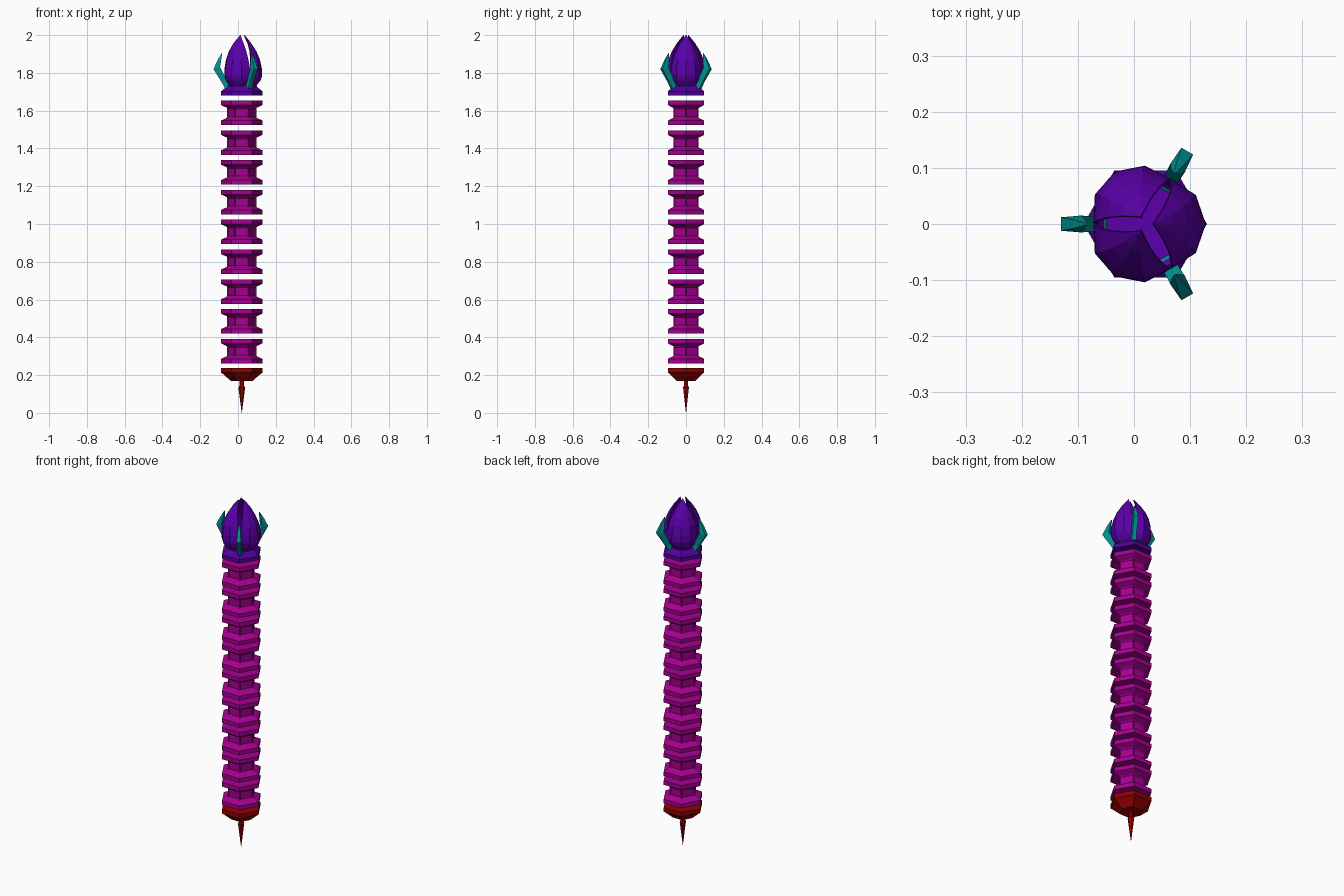
import bpy, bmesh
from math import sin, cos, radians, pi
from mathutils import Matrix, Vector

cube = bpy.data.objects.get("Cube")
if cube:
    bpy.data.objects.remove(cube, do_unlink=True)

AXIS = 0.02  # the shaft axis sits slightly off centre


def material(name, rgb):
    m = bpy.data.materials.new(name)
    m.use_nodes = True
    m.diffuse_color = (*rgb, 1)
    m.node_tree.nodes["Principled BSDF"].inputs["Base Color"].default_value = (*rgb, 1)
    return m


magenta = material("magenta", (0.38, 0, 0.28))
purple = material("purple", (0.105, 0, 0.4))
indigo = material("indigo", (0.08, 0, 0.32))
teal = material("teal", (0, 0.29, 0.29))
red = material("dark red", (0.3, 0, 0))


def add_object(name, bm, *mats):
    bmesh.ops.recalc_face_normals(bm, faces=bm.faces)
    mesh = bpy.data.meshes.new(name)
    bm.to_mesh(mesh)
    bm.free()
    for m in mats:
        mesh.materials.append(m)
    ob = bpy.data.objects.new(name, mesh)
    ob.location.x = AXIS
    bpy.context.collection.objects.link(ob)
    return ob


def loft(bm, rings, closed=True):
    """Bridge successive rings of points; cap the ends of closed tubes."""
    rows = [[bm.verts.new(p) for p in ring] for ring in rings]
    n = len(rows[0])
    for a, b in zip(rows, rows[1:]):
        for i in range(n if closed else n - 1):
            j = (i + 1) % n
            bm.faces.new((a[i], a[j], b[j], b[i]))
    if closed:
        bm.faces.new(rows[0][::-1])
        bm.faces.new(rows[-1])


def lathe(profile, sides=6):
    bm = bmesh.new()
    loft(bm, [[(r * cos(2 * pi * i / sides), r * sin(2 * pi * i / sides), z)
               for i in range(sides)] for r, z in profile])
    return bm


# Spiked foot
add_object("foot_base", lathe([(0.058, 0.17), (0.102, 0.208), (0.11, 0.213),
                               (0.11, 0.237)]), red)
add_object("foot_spike", lathe([(0.0005, 0), (0.018, 0.135), (0.011, 0.145),
                                (0.011, 0.165), (0.015, 0.174)]), red)

# Nine spool-shaped shaft segments with shallow sunken waist panels
for k in range(9):
    half = [(0.11, 0.065), (0.11, 0.041), (0.077, 0.026)]
    bm = lathe([(r, -z) for r, z in half] + half[::-1])
    bm.normal_update()
    waist = [f for f in bm.faces if abs(f.normal.z) < 0.1
             and abs(f.calc_center_median().z) < 0.01]
    bmesh.ops.inset_individual(bm, faces=waist, thickness=0.008, depth=-0.004)
    ob = add_object(f"shaft_segment_{k + 1}", bm, magenta)
    ob.location.z = 0.327 + 0.1577 * k

# Collar below the bud, with a purple bud floor
bm = lathe([(0.11, 1.679), (0.11, 1.702), (0.082, 1.725), (0.074, 1.75)])
bm.normal_update()
for f in bm.faces:
    f.material_index = int(f.normal.z > 0.9)
add_object("collar", bm, indigo, purple)

# Three keeled petals: radius, height, half of the angle covered
petal = [(0.075, 1.73, 60), (0.1, 1.76, 60), (0.108, 1.785, 59.5),
         (0.106, 1.825, 58), (0.096, 1.87, 55), (0.077, 1.915, 50),
         (0.05, 1.957, 42), (0.016, 2.0, 4)]
STEPS = 4
for k in range(3):
    rows = []
    for r, z, span in petal:
        row = []
        for i in range(STEPS + 1):
            offset = span * (2 * i / STEPS - 1)
            a = radians(120 * k + offset)
            rim = r * (1 - 0.15 * (offset / 60) ** 2)  # edges curl inward
            row.append((rim * cos(a), rim * sin(a), z))
        rows.append(row)
    bm = bmesh.new()
    loft(bm, rows, closed=False)
    ob = add_object(f"petal_{k + 1}", bm, purple)
    # turn the open shell outward before thickening it
    mid = ob.data.polygons[2 * STEPS + STEPS // 2]
    if mid.normal.dot(Vector((mid.center.x, mid.center.y, 0))) < 0:
        ob.data.flip_normals()
    solid = ob.modifiers.new("thickness", "SOLIDIFY")
    solid.thickness = 0.006
    solid.offset = -1

# Three bent claws between the petals: inner radius, outer radius, z in, z out, half width
claw = [(0.052, 0.086, 1.735, 1.712, 0.016), (0.08, 0.105, 1.76, 1.748, 0.013),
        (0.115, 0.15, 1.83, 1.82, 0.015), (0.109, 0.129, 1.868, 1.866, 0.01),
        (0.104, 0.106, 1.905, 1.905, 0.002)]
for k in range(3):
    bm = bmesh.new()
    loft(bm, [[(a, -w, za), (b, -w * 0.8, zb), (b, w * 0.8, zb), (a, w, za)]
              for a, b, za, zb, w in claw])
    bmesh.ops.rotate(bm, verts=bm.verts, matrix=Matrix.Rotation(radians(60 + 120 * k), 3, "Z"))
    add_object(f"claw_{k + 1}", bm, teal)
